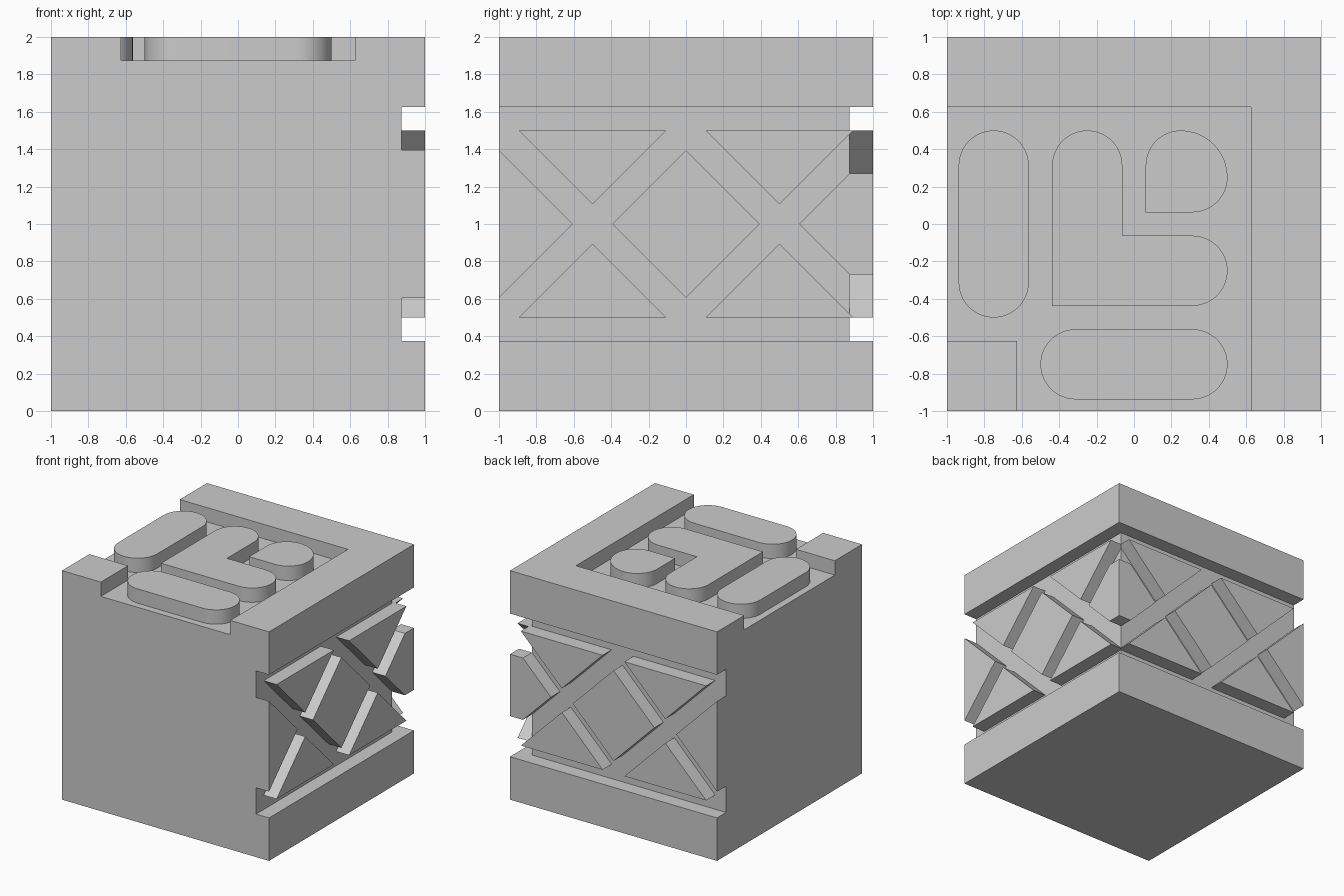
import bpy, bmesh
from math import radians, cos, sin

if "Cube" in bpy.data.objects:
    bpy.data.objects.remove(bpy.data.objects["Cube"])


def top(u, v, h): return (u, v, h)
def right(u, v, h): return (h, u, v)
def back(u, v, h): return (u, h, v)


def prism(name, outline, low, high, place=top, smooth=False):
    """Extrude a flat outline between two heights, oriented by place()."""
    bm = bmesh.new()
    a = [bm.verts.new(place(u, v, low)) for u, v in outline]
    b = [bm.verts.new(place(u, v, high)) for u, v in outline]
    bm.faces.new(a)
    bm.faces.new(b)
    n = len(outline)
    for i in range(n):
        j = (i + 1) % n
        bm.faces.new((a[i], a[j], b[j], b[i]))
    bmesh.ops.recalc_face_normals(bm, faces=bm.faces)
    mesh = bpy.data.meshes.new(name)
    bm.to_mesh(mesh)
    bm.free()
    obj = bpy.data.objects.new(name, mesh)
    bpy.context.collection.objects.link(obj)
    bpy.context.view_layer.objects.active = obj
    if smooth:
        bpy.ops.object.select_all(action='DESELECT')
        obj.select_set(True)
        bpy.ops.object.shade_smooth_by_angle(angle=radians(30))
    return obj


def rect(x0, x1, y0, y1):
    return [(x0, y0), (x1, y0), (x1, y1), (x0, y1)]


def arc(cx, cy, r, start, end, steps=12):
    angles = [radians(start + (end - start) * i / steps) for i in range(steps + 1)]
    return [(cx + r * cos(t), cy + r * sin(t)) for t in angles]


def carve(obj, cutter):
    mod = obj.modifiers.new("carve", 'BOOLEAN')
    mod.operation = 'DIFFERENCE'
    mod.solver = 'EXACT'
    mod.object = cutter
    bpy.context.view_layer.objects.active = obj
    bpy.ops.object.modifier_apply(modifier=mod.name)
    bpy.data.objects.remove(cutter)


# Main block with a side channel on two faces and a tray sunk in the top
block = prism("block", rect(-1, 1, -1, 1), 0, 2)
carve(block, prism("channel_cutter",
                   [(0.875, -1.2), (1.2, -1.2), (1.2, 1.2), (-1.2, 1.2),
                    (-1.2, 0.875), (0.875, 0.875)], 0.375, 1.625))
carve(block, prism("tray_cutter",
                   [(-0.625, -1.2), (0.625, -1.2), (0.625, 0.625),
                    (-1.2, 0.625), (-1.2, -0.625), (-0.625, -0.625)], 1.875, 2.2))

# Rounded pads in the tray
R = 0.1875
pads = {
    "long_pad": arc(-0.75, 0.3125, R, 0, 180, 24) + arc(-0.75, -0.3125, R, 180, 360, 24),
    "front_pad": arc(0.3125, -0.75, R, -90, 90, 24) + arc(-0.3125, -0.75, R, 90, 270, 24),
    "elbow_pad": [(-0.4375, -0.4375)] + arc(0.3125, -0.25, R, -90, 90, 24)
                 + [(-0.0625, -0.0625)] + arc(-0.25, 0.3125, R, 0, 180, 24),
    "corner_pad": [(0.0625, 0.0625)] + arc(0.3125, 0.25, R, -90, 0)
                  + arc(0.25, 0.25, 0.25, 0, 90)[1:] + arc(0.25, 0.3125, R, 90, 180)[1:],
}
for name, outline in pads.items():
    prism(name, outline, 1.875, 2, smooth=True)

# Lattice relief: triangles and diamonds left between crossing grooves
S = 0.395
for side, place in (("right", right), ("back", back)):
    def relief(name, outline):
        prism(f"{side}_{name}", outline, 0.875, 1, place)

    for c in (-0.5, 0.5):
        for label, d in (("upper", 1), ("lower", -1)):
            relief(f"{label}_triangle",
                   [(c - S, 1 + 0.5 * d), (c + S, 1 + 0.5 * d), (c, 1 + (0.5 - S) * d)])
    relief("diamond", [(-S, 1), (0, 1 - S), (S, 1), (0, 1 + S)])
    relief("outer_half_diamond", [(-1, 1 - S), (-1 + S, 1), (-1, 1 + S)])
    relief("inner_half_diamond", [(1 - S, 1), (0.875, 0.73), (0.875, 1.27)])

# Post filling the corner between both reliefs
prism("corner_post", rect(0.875, 1, 0.875, 1), 0.73, 1.27)
